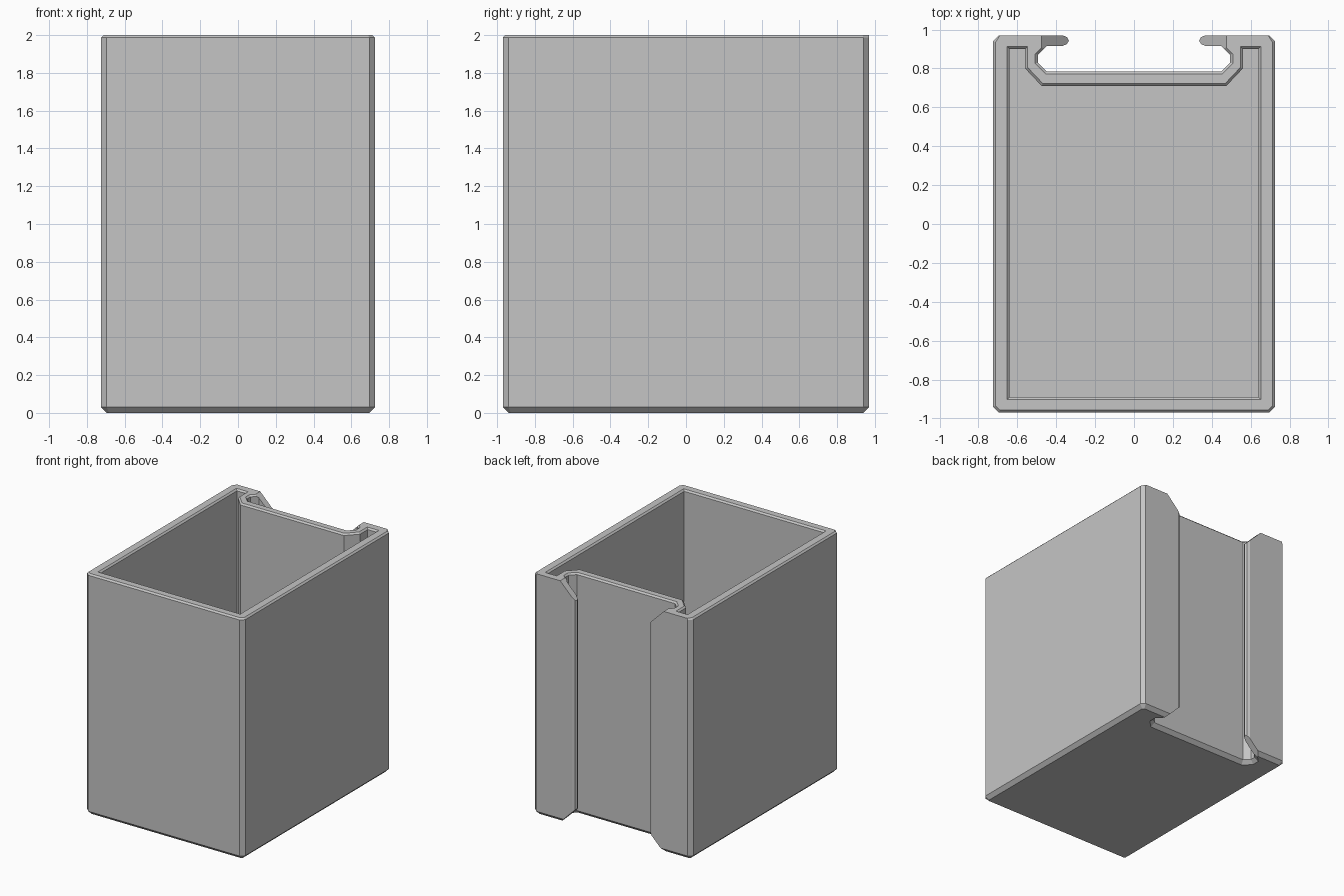
import bpy, bmesh
from mathutils import Vector

cube = bpy.data.objects.get("Cube")
if cube:
    bpy.data.objects.remove(cube, do_unlink=True)

grey = bpy.data.materials.new("light_grey")
grey.use_nodes = True
colour = (0.56, 0.56, 0.56, 1)
grey.diffuse_color = colour
grey.node_tree.nodes["Principled BSDF"].inputs["Base Color"].default_value = colour


def mirrored(half):
    """Close a right-hand half outline with its mirror image."""
    return [Vector(p) for p in half] + [Vector((-x, y)) for x, y in reversed(half)]


def offset(outline, d):
    """Grow a counter-clockwise outline by d with mitred corners."""
    result = []
    for i, p in enumerate(outline):
        a = (p - outline[i - 1]).normalized()
        b = (outline[(i + 1) % len(outline)] - p).normalized()
        na, nb = Vector((a.y, -a.x)), Vector((b.y, -b.x))
        result.append(p + (na + nb) * d / (1 + na.dot(nb)))
    return result


def loft(name, rings):
    """Solid through equal-sized rings of 3D points."""
    bm = bmesh.new()
    loops = [[bm.verts.new(p) for p in ring] for ring in rings]
    n = len(loops[0])
    for low, high in zip(loops, loops[1:]):
        for i in range(n):
            j = (i + 1) % n
            bm.faces.new((low[i], low[j], high[j], high[i]))
    bm.faces.new(loops[0][::-1])
    bm.faces.new(loops[-1])
    bmesh.ops.recalc_face_normals(bm, faces=bm.faces)
    mesh = bpy.data.meshes.new(name)
    bm.to_mesh(mesh)
    bm.free()
    mesh.materials.append(grey)
    obj = bpy.data.objects.new(name, mesh)
    bpy.context.collection.objects.link(obj)
    return obj


def stack(name, outline, levels):
    """Loft an outline upwards through (height, growth) levels."""
    return loft(name, [[(p.x, p.y, z) for p in offset(outline, d)] for z, d in levels])


def cut(target, cutter):
    cutter.hide_render = True
    mod = target.modifiers.new("cut", 'BOOLEAN')
    mod.operation, mod.solver, mod.object = 'DIFFERENCE', 'EXACT', cutter
    bpy.context.view_layer.objects.active = target
    bpy.ops.object.modifier_apply(modifier=mod.name)
    bpy.data.objects.remove(cutter, do_unlink=True)


W, D, H = 0.725, 0.97, 2.0
BEVEL, RIM = 0.03, 0.013

# Outer block with chamfered corners, base and rim
outer = mirrored([(W - BEVEL, -D), (W, BEVEL - D), (W, D - BEVEL), (W - BEVEL, D)])
box = stack("holder_box", outer, [(0, -BEVEL), (BEVEL, 0), (H - RIM, 0), (H, -RIM)])
for v in box.data.vertices:          # the rim stays square along the back
    if v.co.z > H - 0.001 and v.co.y > D - 0.02:
        v.co.y = D

# Storage cavity, stepped around the rail slot
cavity = mirrored([(0.64, -0.89), (0.64, 0.9), (0.56, 0.9), (0.56, 0.8), (0.475, 0.71)])
cut(box, stack("cavity", cavity, [(0.08, 0), (H - RIM, 0), (H, RIM), (H + 0.1, RIM)]))

# Rail slot chamber with chamfered ends
chamber = mirrored([(0.45, 0.785), (0.495, 0.83), (0.495, 0.87), (0.45, 0.915)])
cut(box, stack("slot_chamber", chamber,
               [(-0.1, BEVEL), (0, BEVEL), (BEVEL, 0), (H - RIM, 0), (H, RIM), (H + 0.1, RIM)]))

# Slot mouth between the two rounded lips
mouth = mirrored([(0.37, 0.85), (0.37, 0.915), (0.345, 0.925), (0.335, 0.943),
                  (0.345, 0.961), (0.37, 0.972), (0.37, 1.1)])
cut(box, stack("slot_mouth", mouth, [(-0.1, 0), (H + 0.1, 0)]))

# Lip ends sloped at 45 degrees, top and bottom, both sides
for side in (-1, 1):
    for end in (-1, 1):
        wedge = [(0.475, 1), (0.475, 1.1), (0.3, 1.1), (0.3, 0.825)]
        rings = [[(side * x, y, 1 + end * z) for x, z in wedge] for y in (0.86, 1.1)]
        cut(box, loft("lip_slope", rings))
